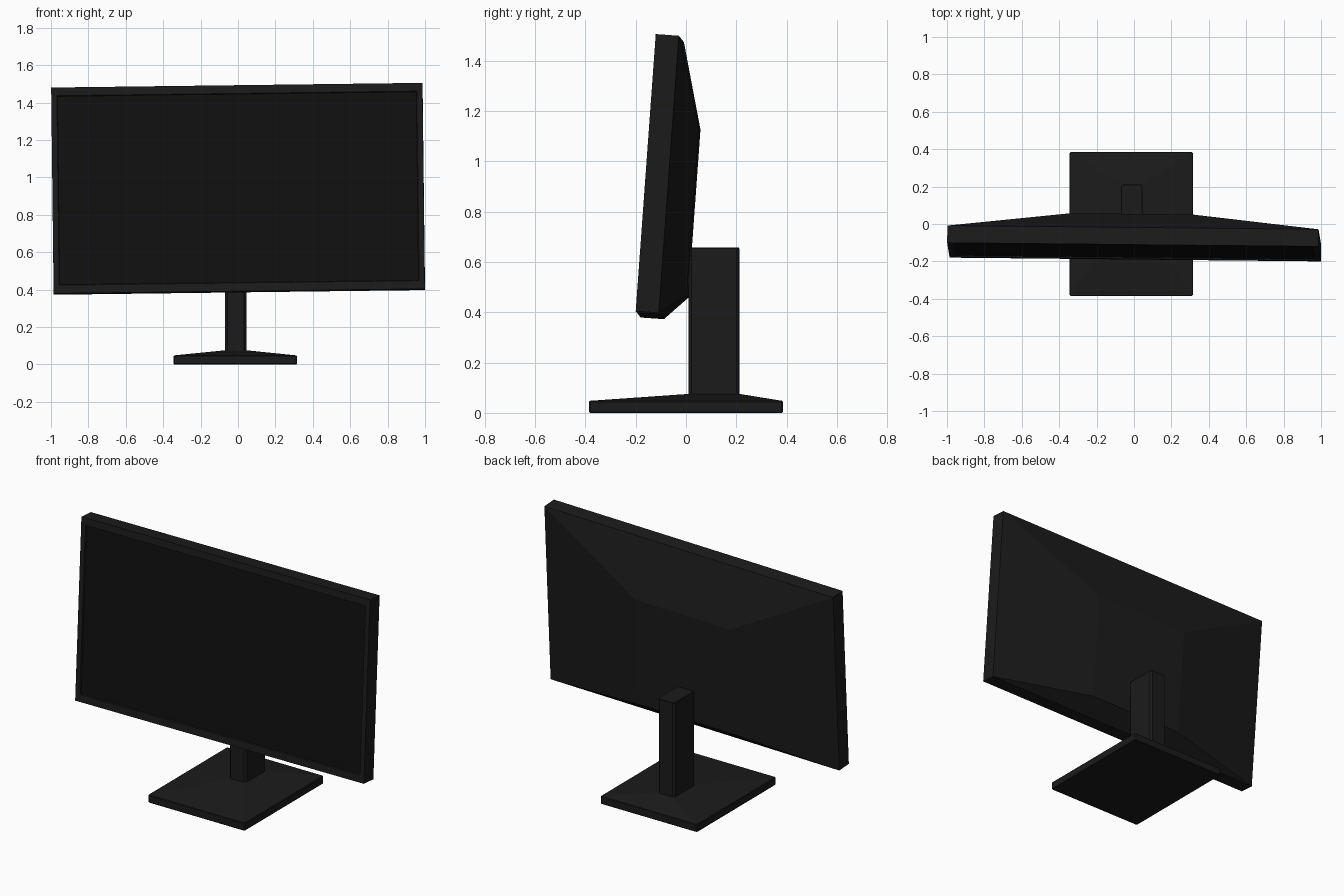
import bpy, bmesh
from mathutils import Matrix, Vector

if "Cube" in bpy.data.objects:
    bpy.data.objects.remove(bpy.data.objects["Cube"])


def material(name, value):
    m = bpy.data.materials.new(name)
    m.diffuse_color = (value, value, value, 1)
    m.use_nodes = True
    m.node_tree.nodes["Principled BSDF"].inputs["Base Color"].default_value = m.diffuse_color
    return m


BODY = material("black_plastic", 0.011)
GLASS = material("dark_glass", 0.005)


def loft(name, rings, mats, matrix=None):
    """Join a list of equal-length vertex rings, capped at both ends."""
    bm = bmesh.new()
    loops = [[bm.verts.new(p) for p in ring] for ring in rings]
    n = len(loops[0])
    for a, b in zip(loops, loops[1:]):
        for i in range(n):
            j = (i + 1) % n
            bm.faces.new((a[i], a[j], b[j], b[i]))
    first = bm.faces.new(loops[0])
    bm.faces.new(loops[-1])
    first.material_index = len(mats) - 1
    bmesh.ops.recalc_face_normals(bm, faces=bm.faces)
    me = bpy.data.meshes.new(name)
    bm.to_mesh(me)
    bm.free()
    for m in mats:
        me.materials.append(m)
    ob = bpy.data.objects.new(name, me)
    if matrix:
        ob.matrix_world = matrix
    bpy.context.collection.objects.link(ob)
    return ob


def rect_xz(x0, x1, z0, z1, y):
    return [(x0, y, z0), (x1, y, z0), (x1, y, z1), (x0, y, z1)]


def rect_xy(x0, x1, y0, y1, z, c=0.006):
    """Horizontal rectangle with cut corners."""
    return [(x0 + c, y0, z), (x1 - c, y0, z), (x1, y0 + c, z), (x1, y1 - c, z),
            (x1 - c, y1, z), (x0 + c, y1, z), (x0, y1 - c, z), (x0, y0 + c, z)]


# Display housing: leaned back, slightly turned and rolled
u = Vector((1, -0.0101, 0.0126)).normalized()
v = Vector((-0.0133, 0.0724, 1))
v = (v - u * v.dot(u)).normalized()
w = v.cross(u)
pose = Matrix((u, w, v)).transposed().to_4x4()
pose.translation = (0, -0.15, 0.942)

W, H = 0.9925, 0.552
loft("display_housing", [
    rect_xz(-W + 0.033, W - 0.033, -H + 0.047, H - 0.047, 0.008),  # screen
    rect_xz(-W + 0.030, W - 0.030, -H + 0.044, H - 0.044, 0.0),    # bezel
    rect_xz(-W, W, -H, H, 0.0),
    rect_xz(-W, W, -H, H, 0.092),                                  # slab edge
    rect_xz(-0.339, 0.311, -0.468, 0.202, 0.19),                   # back bulge
], [BODY, GLASS], pose)

# Base plate with a shallow pyramid top
loft("base_plate", [
    rect_xy(-0.342, 0.312, -0.382, 0.382, 0.0),
    rect_xy(-0.345, 0.315, -0.385, 0.385, 0.004),
    rect_xy(-0.345, 0.315, -0.385, 0.385, 0.044),
    rect_xy(-0.342, 0.312, -0.382, 0.382, 0.048),
    rect_xy(-0.072, 0.048, 0.005, 0.215, 0.075),
], [BODY])

# Upright column with chamfered corners
loft("stand_column", [
    rect_xy(-0.069, 0.045, 0.01, 0.212, 0.06, 0.012),
    rect_xy(-0.069, 0.045, 0.01, 0.212, 0.653, 0.012),
    rect_xy(-0.066, 0.042, 0.013, 0.209, 0.657, 0.012),
], [BODY])
